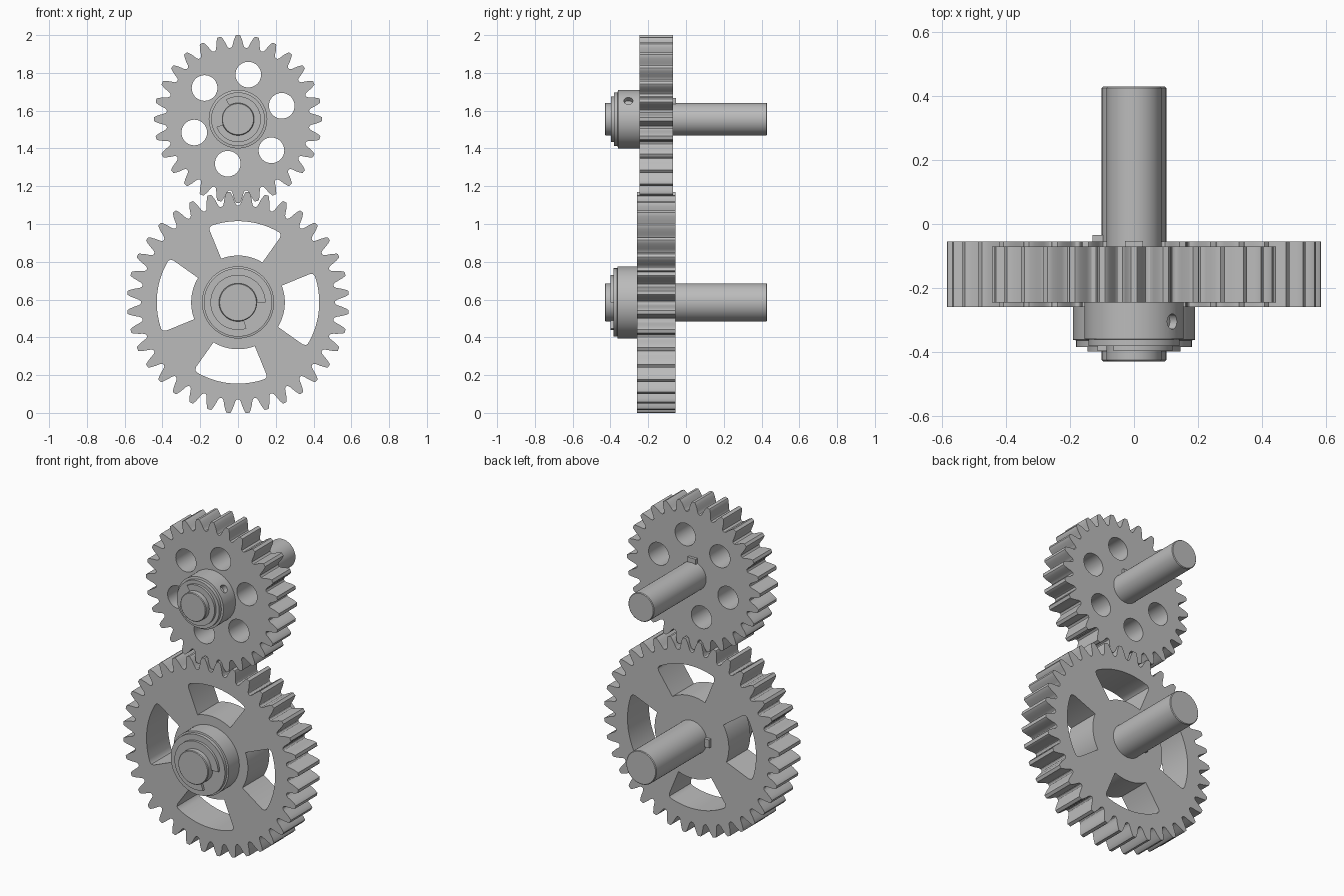
import bpy, bmesh, math
from mathutils import Matrix

if "Cube" in bpy.data.objects:
    bpy.data.objects.remove(bpy.data.objects["Cube"])

steel = bpy.data.materials.new("steel grey")
steel.diffuse_color = (0.5, 0.5, 0.5, 1)
steel.use_nodes = True
steel.node_tree.nodes["Principled BSDF"].inputs["Base Color"].default_value = steel.diffuse_color


def finish(ob):
    ob.data.materials.clear()
    ob.data.materials.append(steel)
    bpy.ops.object.select_all(action='DESELECT')
    ob.select_set(True)
    bpy.context.view_layer.objects.active = ob
    bpy.ops.object.shade_smooth_by_angle(angle=math.radians(32))
    return ob


def polar(r, deg):
    a = math.radians(deg)
    return (r * math.cos(a), r * math.sin(a))


def arc(r, a0, a1, n):
    return [polar(r, a0 + (a1 - a0) * i / n) for i in range(n + 1)]


def plate(name, loops, y0, y1, zc):
    """Extrude filled outlines (with holes) along y between y0 and y1."""
    cu = bpy.data.curves.new(name, 'CURVE')
    cu.dimensions, cu.fill_mode = '2D', 'BOTH'
    cu.extrude = (y1 - y0) / 2
    for pts in loops:
        sp = cu.splines.new('POLY')
        sp.points.add(len(pts) - 1)
        for p, (x, z) in zip(sp.points, pts):
            p.co = (x, z, 0, 1)
        sp.use_cyclic_u = True
    tmp = bpy.data.objects.new(name + "_outline", cu)
    bpy.context.collection.objects.link(tmp)
    dg = bpy.context.evaluated_depsgraph_get()
    me = bpy.data.meshes.new_from_object(tmp.evaluated_get(dg))
    bpy.data.objects.remove(tmp)
    bm = bmesh.new()
    bm.from_mesh(me)
    bmesh.ops.remove_doubles(bm, verts=bm.verts, dist=1e-5)
    bmesh.ops.recalc_face_normals(bm, faces=bm.faces)
    bm.transform(Matrix.Translation((0, (y0 + y1) / 2, zc)) @ Matrix.Rotation(math.pi / 2, 4, 'X'))
    bm.to_mesh(me)
    bm.free()
    ob = bpy.data.objects.new(name, me)
    bpy.context.collection.objects.link(ob)
    return finish(ob)


def lathe(name, profile, zc, n=64):
    """Revolve (radius, y) points around the y axis; ends are capped."""
    bm = bmesh.new()
    rings = []
    for r, y in profile:
        ring = []
        for i in range(n):
            x, z = polar(r, 360 * i / n)
            ring.append(bm.verts.new((x, y, zc + z)))
        rings.append(ring)
    for a, b in zip(rings, rings[1:]):
        for i in range(n):
            j = (i + 1) % n
            bm.faces.new((a[i], a[j], b[j], b[i]))
    bm.faces.new(rings[0])
    bm.faces.new(rings[-1])
    bmesh.ops.recalc_face_normals(bm, faces=bm.faces)
    me = bpy.data.meshes.new(name)
    bm.to_mesh(me)
    bm.free()
    ob = bpy.data.objects.new(name, me)
    bpy.context.collection.objects.link(ob)
    return finish(ob)


def box(name, x0, x1, y0, y1, z0, z1):
    bpy.ops.mesh.primitive_cube_add(size=1, location=((x0 + x1) / 2, (y0 + y1) / 2, (z0 + z1) / 2))
    ob = bpy.context.object
    ob.name = name
    ob.data.transform(Matrix.Diagonal((x1 - x0, y1 - y0, z1 - z0, 1)))
    return finish(ob)


def gear_outline(n, tip, root, phase):
    # (fraction of tooth pitch, fraction of tooth depth)
    half = [(0.5, 0), (0.42, 0.03), (0.355, 0.13), (0.31, 0.28), (0.26, 0.5),
            (0.19, 0.75), (0.12, 0.96), (0.09, 1.0)]
    tooth = [(-f, d) for f, d in half] + [(f, d) for f, d in reversed(half[1:])]
    return [polar(root + d * (tip - root), phase + 360 / n * (k + f))
            for k in range(n) for f, d in tooth]


def window(a0, a1, ri, ro):
    # ring sector with rounded corners at the outer edge
    return (arc(ro, a0 + 2.5, a1 - 2.5, 20)
            + [polar(ro - 0.006, a1 - 0.8), polar(ro - 0.022, a1)]
            + arc(ri, a1 - 0.5, a0 + 1.5, 14)
            + [polar(ro - 0.022, a0), polar(ro - 0.006, a0 + 0.8)])


LOW, HIGH = 0.585, 1.555

# Large gear with four windows
loops = [gear_outline(36, 0.587, 0.513, 5)]
loops += [window(57 + 90 * k, 111.5 + 90 * k, 0.248, 0.43) for k in range(4)]
plate("large_gear", loops, -0.26, -0.055, LOW)

# Small gear with six round holes
loops = [gear_outline(28, 0.445, 0.379, 0)]
for k in range(6):
    cx, cz = polar(0.242, 17 + 60 * k)
    loops.append([(cx + x, cz + z) for x, z in arc(0.068, 0, 350, 35)])
plate("small_gear", loops, -0.245, -0.07, HIGH)

# Shafts
for name, r, z in (("lower_shaft", 0.101, LOW), ("upper_shaft", 0.086, HIGH)):
    lathe(name, [(r - 0.004, -0.43), (r, -0.426), (r, 0.426), (r - 0.004, 0.43)], z)

# Collars with a stepped washer in front
lathe("lower_collar", [(0.181, -0.384), (0.181, -0.364), (0.191, -0.362), (0.191, -0.255)], LOW)
collar = lathe("upper_collar", [(0.142, -0.382), (0.142, -0.362), (0.155, -0.36), (0.155, -0.24)], HIGH)

# Split retaining rings
for name, ri, ro, a0, a1, y0, y1, z in (
        ("lower_snap_ring", 0.1, 0.146, 0, 288, -0.399, -0.383, LOW),
        ("upper_snap_ring", 0.085, 0.121, 200, 482, -0.397, -0.381, HIGH)):
    plate(name, [arc(ro, a0, a1, 48) + arc(ri, a1, a0, 48)], y0, y1, z)

# Shaft keys
box("lower_key", -0.13, -0.08, -0.25, -0.035, LOW - 0.025, LOW + 0.025)
box("upper_key", -0.028, 0.028, -0.24, -0.053, HIGH + 0.06, HIGH + 0.113)

# Set screw hole in the upper collar
cx, cz = polar(0.16, 39)
bpy.ops.mesh.primitive_cylinder_add(vertices=24, radius=0.024, depth=0.07,
                                    location=(cx, -0.305, HIGH + cz),
                                    rotation=(0, math.radians(51), 0))
cutter = bpy.context.object
cutter.name = "screw_hole_cutter"
cutter.hide_render = True
cutter.hide_set(True)
mod = collar.modifiers.new("screw_hole", 'BOOLEAN')
mod.operation, mod.object, mod.solver = 'DIFFERENCE', cutter, 'EXACT'
